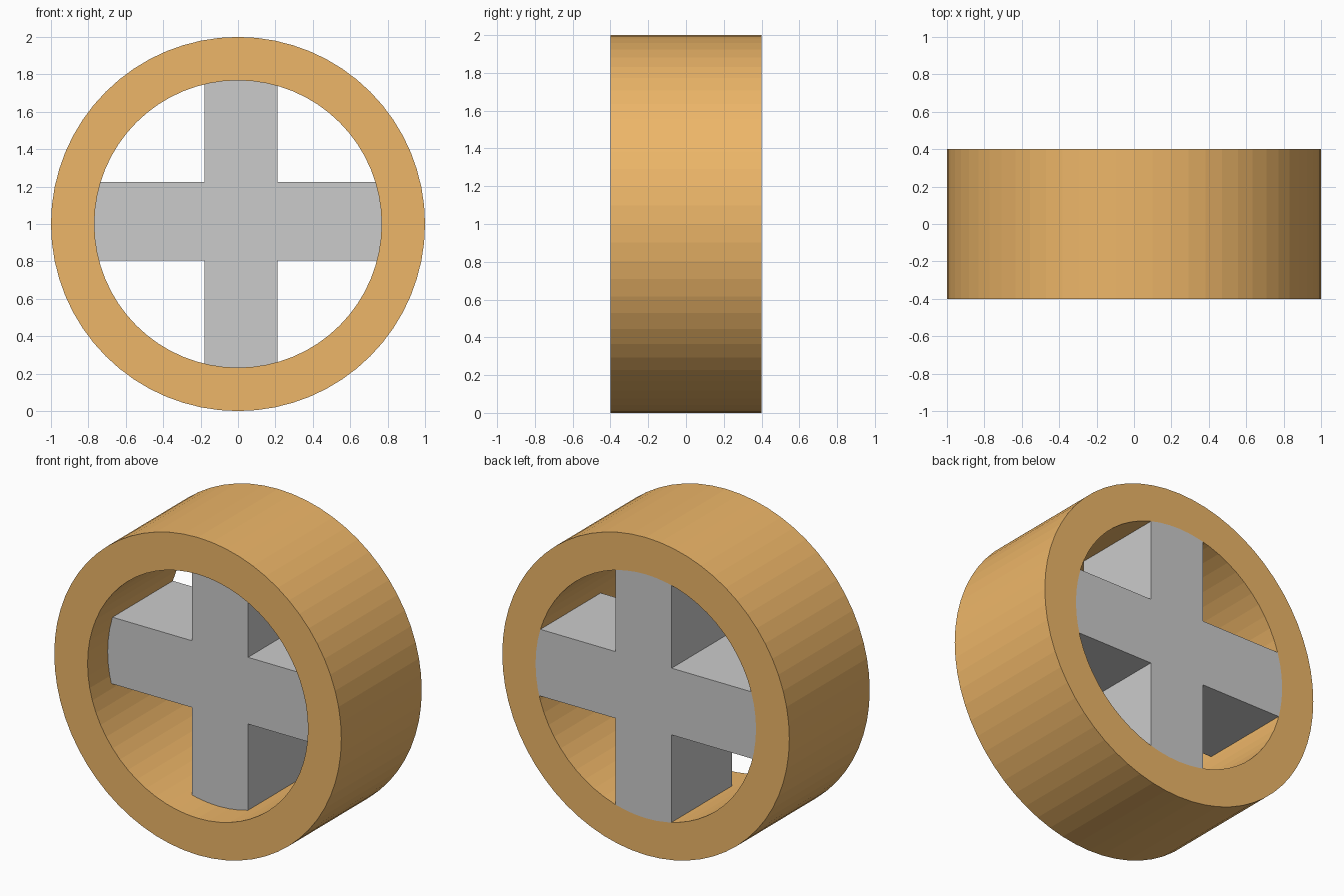
import bpy, bmesh, math

if "Cube" in bpy.data.objects:
    bpy.data.objects.remove(bpy.data.objects["Cube"])

SIDES = 64
R_OUT, R_IN = 1.0, 0.768
Y0, Y1 = -0.4, 0.4          # rim depth
CROSS_Y0 = -0.2             # hub cross is recessed at the front, flush at the back
X0, X1 = -0.18, 0.21        # vertical bar
Z0, Z1 = -0.195, 0.225      # horizontal bar, relative to wheel centre
CZ = 1.0


def finish(name, bm):
    bmesh.ops.recalc_face_normals(bm, faces=bm.faces)
    mesh = bpy.data.meshes.new(name)
    bm.to_mesh(mesh)
    bm.free()
    obj = bpy.data.objects.new(name, mesh)
    obj.location.z = CZ
    bpy.context.collection.objects.link(obj)
    return obj


def circle_point(radius, i):
    a = 2 * math.pi * i / SIDES
    return radius * math.cos(a), radius * math.sin(a)


# Rim: a rectangular section swept round the axle
bm = bmesh.new()
section = [(R_OUT, Y0), (R_OUT, Y1), (R_IN, Y1), (R_IN, Y0)]
loops = []
for i in range(SIDES):
    loop = []
    for r, y in section:
        x, z = circle_point(r, i)
        loop.append(bm.verts.new((x, y, z)))
    loops.append(loop)
for i in range(SIDES):
    a, b = loops[i], loops[(i + 1) % SIDES]
    for j in range(4):
        k = (j + 1) % 4
        bm.faces.new((a[j], a[k], b[k], b[j]))
rim = finish("rim", bm)
mat = bpy.data.materials.new("orange")
mat.diffuse_color = (0.85, 0.47, 0.14, 1)
mat.use_nodes = True
mat.node_tree.nodes["Principled BSDF"].inputs["Base Color"].default_value = mat.diffuse_color
rim.data.materials.append(mat)


# Cross: outline whose arm ends follow the inside of the rim
def reach(offset):
    return math.sqrt(R_IN ** 2 - offset ** 2)


corners = [(X1, Z0), (X1, Z1), (X0, Z1), (X0, Z0)]     # inner corners
arms = [((reach(Z0), Z0), (reach(Z1), Z1)),            # right
        ((X1, reach(X1)), (X0, reach(X0))),            # top
        ((-reach(Z1), Z1), (-reach(Z0), Z0)),          # left
        ((X0, -reach(X0)), (X1, -reach(X1)))]          # bottom
outline = []
for corner, (start, end) in zip(corners, arms):
    a0 = math.atan2(start[1], start[0])
    a1 = math.atan2(end[1], end[0])
    if a1 < a0:
        a1 += 2 * math.pi
    step = 2 * math.pi / SIDES
    arc = [circle_point(R_IN, i)
           for i in range(math.ceil(a0 / step), math.floor(a1 / step) + 1)]
    outline += [corner, start] + arc + [end]

bm = bmesh.new()
face = bm.faces.new([bm.verts.new((x, CROSS_Y0, z)) for x, z in outline])
ext = bmesh.ops.extrude_face_region(bm, geom=[face], use_keep_orig=True)
moved = [v for v in ext["geom"] if isinstance(v, bmesh.types.BMVert)]
bmesh.ops.translate(bm, verts=moved, vec=(0, Y1 - CROSS_Y0, 0))
finish("cross_spokes", bm)
